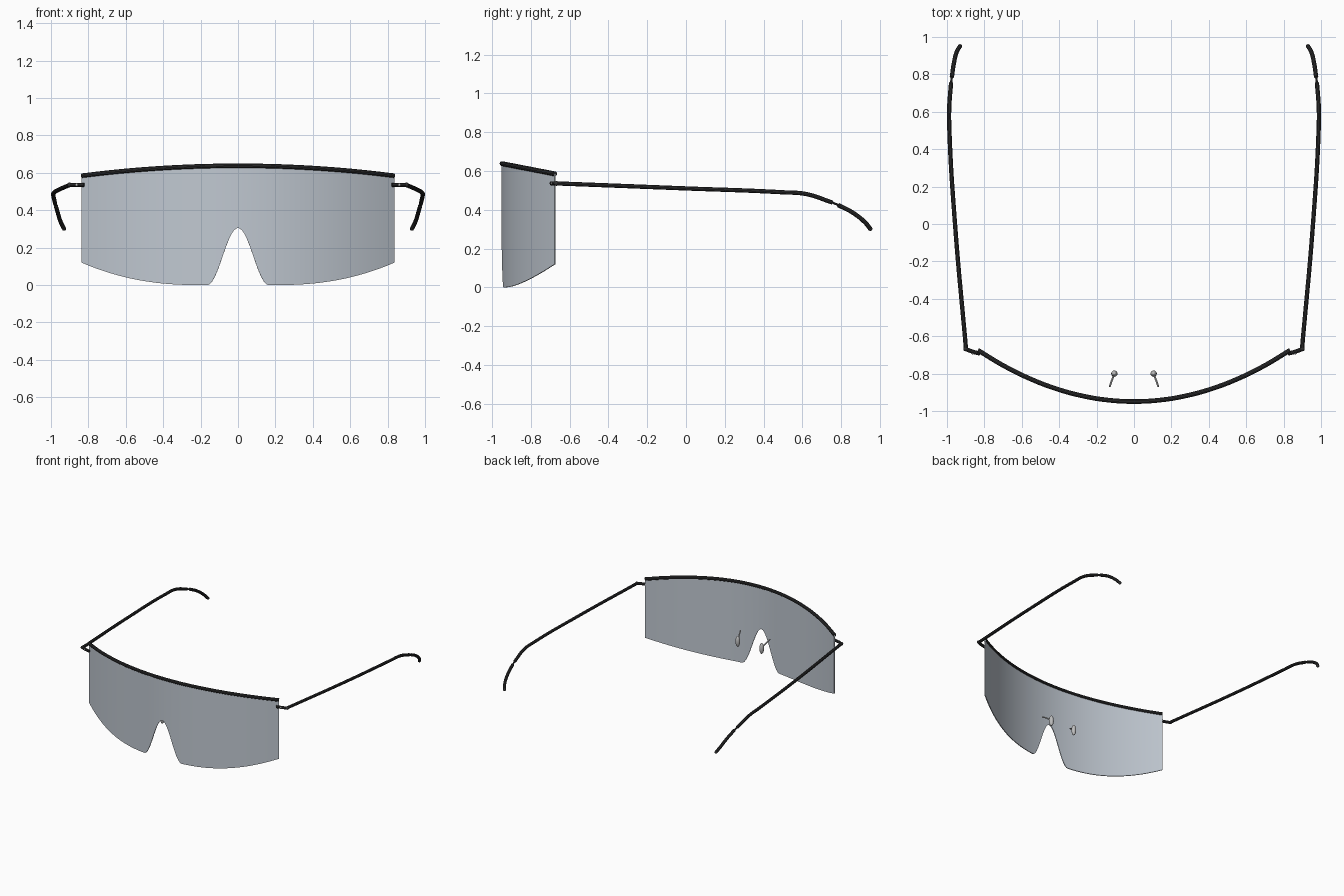
import bpy
import bmesh
from math import cos, pi
from mathutils import Vector

cube = bpy.data.objects.get("Cube")
if cube:
    bpy.data.objects.remove(cube, do_unlink=True)


def material(name, color, roughness):
    m = bpy.data.materials.new(name)
    m.use_nodes = True
    m.diffuse_color = (*color, 1)
    bsdf = next(n for n in m.node_tree.nodes if n.type == 'BSDF_PRINCIPLED')
    bsdf.inputs["Base Color"].default_value = (*color, 1)
    bsdf.inputs["Roughness"].default_value = roughness
    return m


BLACK = material("black frame", (0.03, 0.03, 0.031), 0.5)
TINT = material("blue grey lens", (0.53, 0.58, 0.64), 0.4)
GREY = material("grey pads", (0.5, 0.5, 0.5), 0.5)

HALF = 0.834      # half width of the lens
NOTCH = 0.165     # half width of the nose notch


def finish(obj, mat):
    """Apply modifiers, colour the part and smooth all but its sharp edges."""
    obj.data.materials.clear()
    obj.data.materials.append(mat)
    bpy.ops.object.select_all(action='DESELECT')
    obj.select_set(True)
    bpy.context.view_layer.objects.active = obj
    bpy.ops.object.convert(target='MESH')
    bpy.ops.object.shade_smooth_by_angle()


def tube(name, points, radius, mat):
    """Round capped tube running smoothly through the points."""
    curve = bpy.data.curves.new(name, 'CURVE')
    curve.dimensions = '3D'
    curve.bevel_depth = radius
    curve.bevel_resolution = 3
    curve.resolution_u = 8
    curve.use_fill_caps = True
    spline = curve.splines.new('BEZIER')
    spline.bezier_points.add(len(points) - 1)
    for bp, co in zip(spline.bezier_points, points):
        bp.co = co
        bp.handle_left_type = bp.handle_right_type = 'AUTO'
    obj = bpy.data.objects.new(name, curve)
    bpy.context.collection.objects.link(obj)
    finish(obj, mat)


def ball(name, center, scale, mat):
    bpy.ops.mesh.primitive_uv_sphere_add(segments=20, ring_count=12, radius=1, location=center)
    obj = bpy.context.object
    obj.name = name
    obj.scale = scale
    finish(obj, mat)


# Lens outline: wrap depth, top edge and bottom edge across the width
def wrap(x):
    return -0.949 + 0.274 * (x / HALF) ** 2


def top_edge(x):
    return 0.638 - 0.053 * (x / HALF) ** 2


def bottom_edge(x):
    x = abs(x)
    if x < NOTCH:
        return 0.305 * (0.5 + 0.5 * cos(pi * x / NOTCH))
    return 0.12 * (max(x - 0.2, 0) / (HALF - 0.2)) ** 2.3


# Lens: one curved sheet given a little thickness
bm = bmesh.new()
columns = 160
previous = None
for i in range(columns + 1):
    x = HALF * (2 * i / columns - 1)
    pair = [bm.verts.new((x, wrap(x), z)) for z in (bottom_edge(x), top_edge(x))]
    if previous:
        bm.faces.new((previous[0], pair[0], pair[1], previous[1]))
    previous = pair
mesh = bpy.data.meshes.new("lens")
bm.to_mesh(mesh)
bm.free()
lens = bpy.data.objects.new("lens", mesh)
bpy.context.collection.objects.link(lens)
solid = lens.modifiers.new("thickness", 'SOLIDIFY')
solid.thickness = 0.006
solid.offset = 0
finish(lens, TINT)

# Brow bar along the top edge
brow = [HALF * k / 6 for k in range(-6, 7)]
tube("brow_bar", [(x, wrap(x), top_edge(x)) for x in brow], 0.0125, BLACK)

# Arms, hinges and nose pads on both sides
temple = [(0.898, -0.67, 0.536), (0.957, 0, 0.51), (0.987, 0.5, 0.49),
          (0.988, 0.62, 0.481), (0.978, 0.755, 0.437)]
tip = [(0.974, 0.785, 0.424), (0.963, 0.86, 0.385), (0.946, 0.925, 0.333),
       (0.93, 0.95, 0.302)]
hinge = [(0.9, -0.668, 0.536), (0.865, -0.682, 0.536), (0.823, -0.693, 0.536)]
pad_center = Vector((0.105, -0.8, 0.236))
pad_wire = [pad_center, (0.118, -0.835, 0.268), (0.13, -0.87, 0.289)]

for side, label in ((1, "left"), (-1, "right")):
    def flip(points):
        return [(side * p[0], p[1], p[2]) for p in points]

    tube(label + "_temple", flip(temple), 0.0115, BLACK)
    tube(label + "_temple_core", flip([temple[-1], tip[0]]), 0.006, BLACK)
    tube(label + "_ear_tip", flip(tip), 0.0115, BLACK)
    ball(label + "_ear_tip_end", flip(tip)[-1], (0.0115,) * 3, BLACK)
    tube(label + "_hinge", flip(hinge), 0.011, BLACK)
    ball(label + "_hinge_elbow", flip(hinge)[0], (0.0125,) * 3, BLACK)
    ball(label + "_hinge_screw", (side * 0.862, -0.692, 0.536), (0.007, 0.006, 0.007), GREY)
    ball(label + "_nose_pad", flip([pad_center])[0], (0.017, 0.017, 0.042), GREY)
    tube(label + "_nose_pad_wire", flip(pad_wire), 0.005, GREY)
